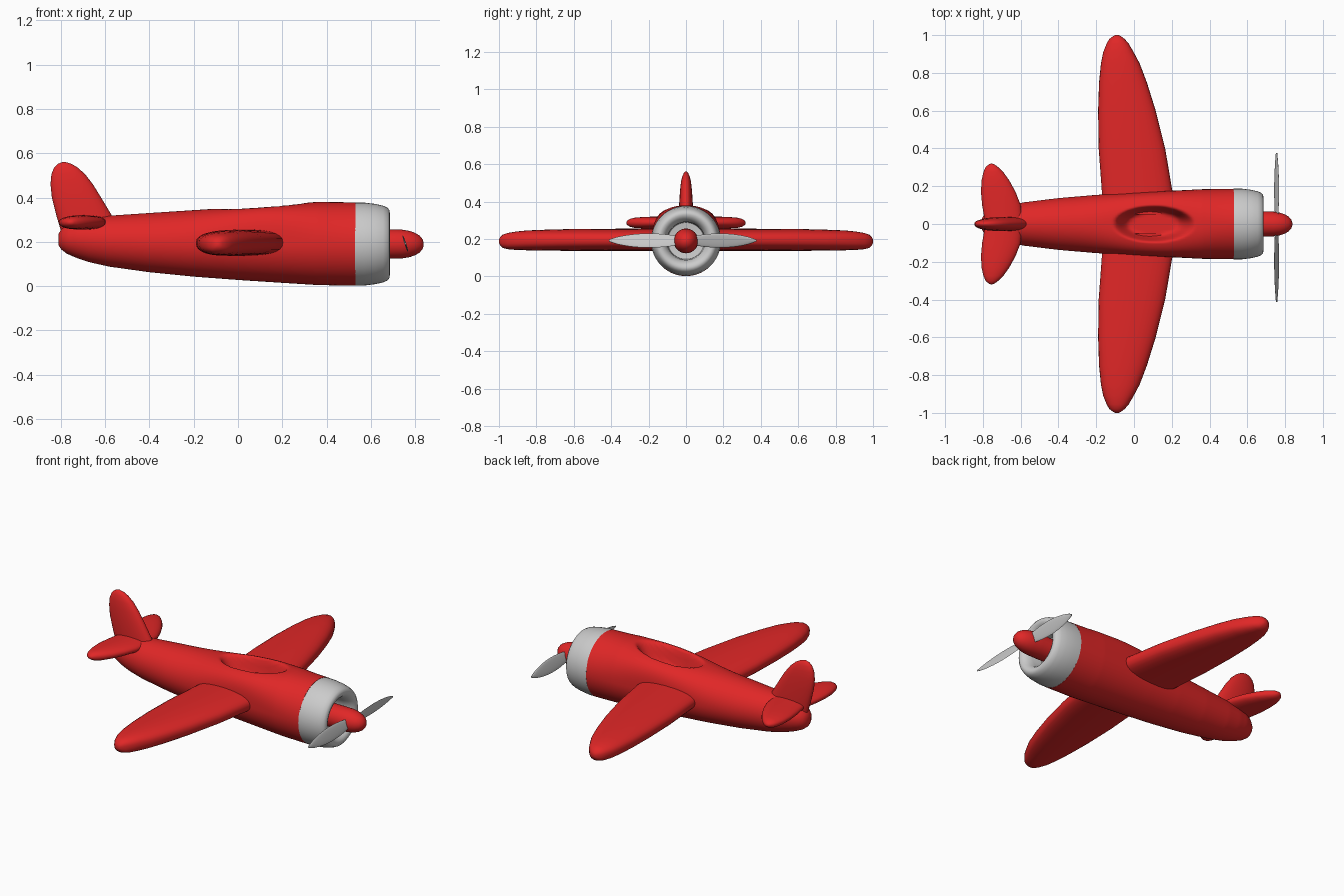
import bpy, bmesh, math

if "Cube" in bpy.data.objects:
    bpy.data.objects.remove(bpy.data.objects["Cube"])

red = bpy.data.materials.new("red")
red.diffuse_color = (0.75, 0.02, 0.02, 1)
red.use_nodes = True
red.node_tree.nodes["Principled BSDF"].inputs["Base Color"].default_value = red.diffuse_color


def loft(name, rings, mat=None, mirror=False, angle=50):
    """Skin closed rings of points and cap both ends."""
    bm = bmesh.new()
    loops = [[bm.verts.new(p) for p in r] for r in rings]
    for a, b in zip(loops, loops[1:]):
        n = len(a)
        for i in range(n):
            bm.faces.new((a[i], a[(i + 1) % n], b[(i + 1) % n], b[i]))
    bm.faces.new(loops[0])
    bm.faces.new(loops[-1])
    bmesh.ops.recalc_face_normals(bm, faces=bm.faces)
    me = bpy.data.meshes.new(name)
    bm.to_mesh(me)
    bm.free()
    ob = bpy.data.objects.new(name, me)
    bpy.context.collection.objects.link(ob)
    if mat:
        me.materials.append(mat)
    if mirror:
        ob.modifiers.new("mirror", "MIRROR").use_axis = (False, True, False)
    bpy.ops.object.select_all(action="DESELECT")
    ob.select_set(True)
    bpy.context.view_layer.objects.active = ob
    bpy.ops.object.shade_smooth_by_angle(angle=math.radians(angle))
    return ob


def sgnpow(v, p):
    return math.copysign(abs(v) ** p, v)


def lerp_table(table, x):
    for a, b in zip(table, table[1:]):
        if x <= b[0]:
            t = (x - a[0]) / (b[0] - a[0])
            return [p + (q - p) * t for p, q in zip(a[1:], b[1:])]
    return table[-1][1:]


def turned(name, profile, mat=None, n=48, zc=0.19):
    """Body of revolution along x from (x, radius) pairs."""
    return loft(name, [[(x, r * math.cos(2 * math.pi * i / n), zc + r * math.sin(2 * math.pi * i / n))
                        for i in range(n)] for x, r in profile], mat)


def foil(trail, lead, lo, hi, n=28, power=0.8):
    """Rounded wing section, fuller towards the leading edge."""
    pts = []
    for i in range(n):
        a = 2 * math.pi * i / n
        c, s = sgnpow(math.cos(a), power), sgnpow(math.sin(a), power)
        taper = 1 + 0.12 * min(c, 0) if s > 0 else 1
        pts.append(((trail + lead) / 2 + c * (lead - trail) / 2, (lo + hi) / 2 + s * taper * (hi - lo) / 2))
    return pts


# fuselage: x, bottom, top, half width
body = [(-0.81, 0.185, 0.235, 0.02), (-0.80, 0.168, 0.255, 0.042), (-0.775, 0.148, 0.28, 0.063),
        (-0.73, 0.128, 0.30, 0.083), (-0.67, 0.108, 0.311, 0.099), (-0.58, 0.088, 0.318, 0.115),
        (-0.4, 0.063, 0.33, 0.137), (-0.2, 0.043, 0.343, 0.154), (0, 0.028, 0.356, 0.166),
        (0.2, 0.015, 0.37, 0.176), (0.36, 0.005, 0.38, 0.184), (0.53, 0.002, 0.378, 0.186)]
rings, N, NX = [], 112, 110
for k in range(NX + 1):
    x = -0.81 + 1.34 * k / NX
    lo, hi, w = lerp_table(body, x)
    zc, h = (lo + hi) / 2, (hi - lo) / 2
    ring = []
    for i in range(N):
        a = 2 * math.pi * i / N
        e = 2 + 1.4 * math.exp(-((x - 0.1) / 0.22) ** 2) if math.sin(a) > 0 else 2
        y, z = w * sgnpow(math.cos(a), 2 / e), zc + h * sgnpow(math.sin(a), 2 / e)
        # open cockpit hollow
        if z > zc + 0.04:
            d = math.hypot((x - 0.105) / 0.2, y / 0.09)
            t = min(1, max(0, (1.1 - d) / 0.45))
            z -= 0.12 * t * t * (3 - 2 * t)
        ring.append((x, y, z))
    rings.append(ring)
loft("fuselage", rings, red, angle=80)

# engine cowling and spinner
turned("cowling", [(0.528, 0.187), (0.57, 0.187), (0.62, 0.181), (0.655, 0.173), (0.675, 0.164), (0.684, 0.152),
                   (0.685, 0.14), (0.678, 0.125), (0.66, 0.11), (0.63, 0.102), (0.57, 0.098), (0.56, 0.03)])
turned("spinner", [(0.56, 0.066), (0.69, 0.066), (0.74, 0.065), (0.775, 0.059), (0.80, 0.05),
                   (0.82, 0.038), (0.833, 0.022), (0.838, 0.006)], red)

# propeller blades: pitched thin ellipses
for name, side, tip in (("blade_left", 1, 0.376), ("blade_right", -1, 0.413)):
    rings = []
    for k in range(17):
        t = k / 16
        w = 0.04 * max(0.03, math.sin(math.pi * (0.12 + 0.88 * t))) ** 0.6
        pitch = math.radians(18)
        ring = []
        for i in range(16):
            a = 2 * math.pi * i / 16
            u, v = w * math.cos(a), 0.004 * math.sin(a)
            ring.append((0.755 + side * u * math.sin(pitch) + v * math.cos(pitch), side * (0.03 + (tip - 0.03) * t),
                         0.192 + u * math.cos(pitch) - side * v * math.sin(pitch)))
        rings.append(ring)
    loft(name, rings)

# wings: span, trailing x, leading x, bottom z, top z
wing = [(0.05, -0.16, 0.208, 0.137, 0.256), (0.17, -0.17, 0.204, 0.137, 0.256), (0.4, -0.187, 0.165, 0.137, 0.255),
        (0.6, -0.19, 0.115, 0.137, 0.254), (0.75, -0.185, 0.068, 0.138, 0.25), (0.85, -0.175, 0.03, 0.14, 0.246),
        (0.91, -0.163, -0.002, 0.142, 0.24), (0.955, -0.145, -0.028, 0.146, 0.232),
        (0.98, -0.13, -0.05, 0.153, 0.223), (0.995, -0.11, -0.07, 0.168, 0.208), (1.0, -0.098, -0.082, 0.18, 0.196)]
loft("wings", [[(x, s, z) for x, z in foil(*r)] for s, *r in wing], red, mirror=True, angle=70)

# tailplane
tail = [(0.02, -0.79, -0.59, 0.255, 0.32), (0.1, -0.804, -0.6, 0.255, 0.32), (0.17, -0.81, -0.627, 0.256, 0.32),
        (0.23, -0.807, -0.66, 0.257, 0.318), (0.275, -0.797, -0.692, 0.26, 0.314),
        (0.3, -0.786, -0.718, 0.266, 0.308), (0.315, -0.77, -0.738, 0.276, 0.298), (0.319, -0.76, -0.748, 0.283, 0.291)]
loft("tailplane", [[(x, s, z) for x, z in foil(*r, power=0.9)] for s, *r in tail], red, mirror=True, angle=70)

# fin: height, trailing x, leading x, half thickness
fin = [(0.22, -0.79, -0.53, 0.038), (0.32, -0.82, -0.57, 0.038), (0.4, -0.84, -0.618, 0.036),
       (0.46, -0.846, -0.655, 0.032), (0.505, -0.842, -0.69, 0.027), (0.535, -0.83, -0.723, 0.02),
       (0.552, -0.813, -0.752, 0.012), (0.56, -0.792, -0.778, 0.004)]
loft("fin", [[(x, y, s) for x, y in foil(t, l, -h, h, power=0.9)] for s, t, l, h in fin], red, angle=70)
